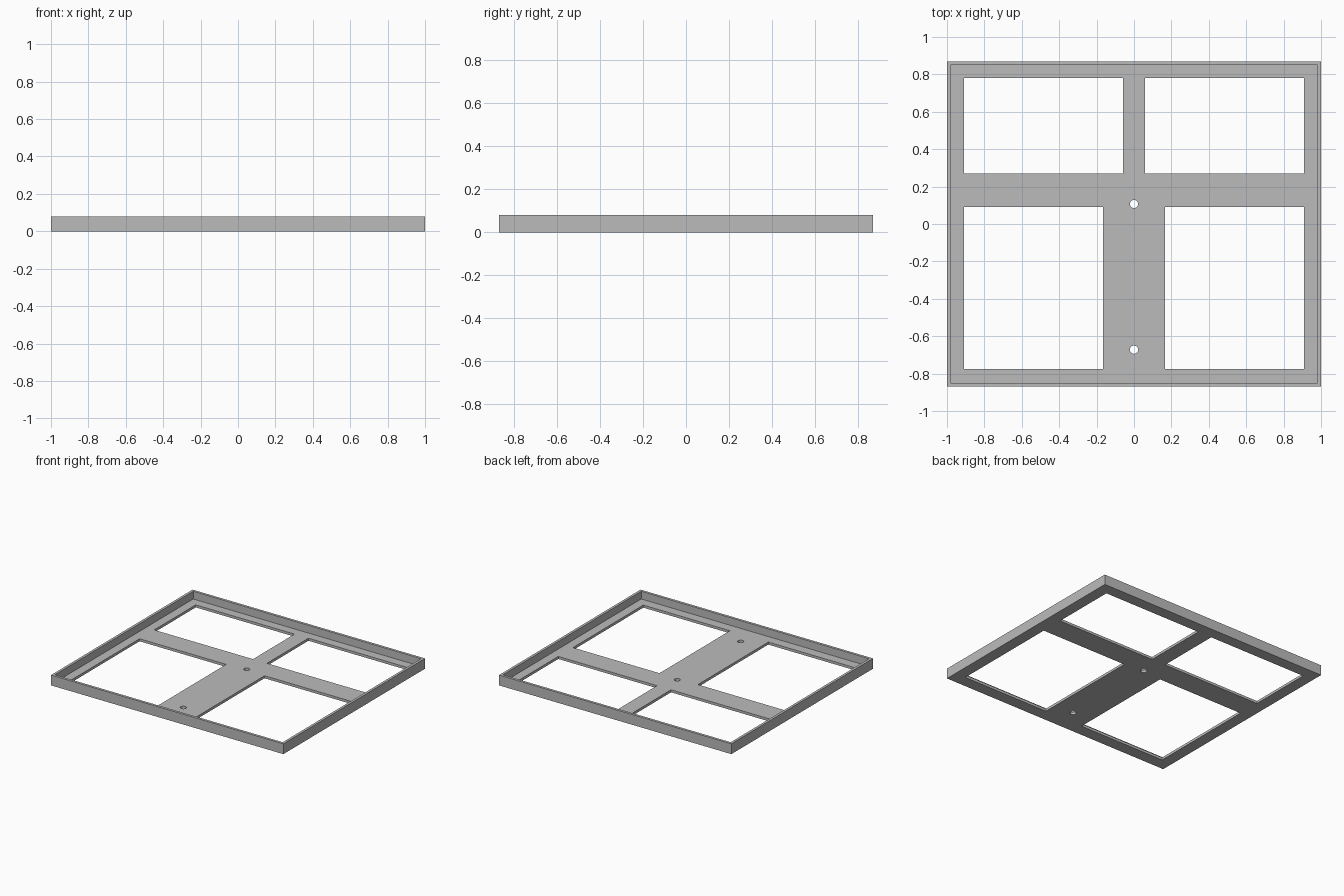
import bpy

old = bpy.data.objects.get("Cube")
if old:
    bpy.data.objects.remove(old, do_unlink=True)

HALF_X, HALF_Y, HEIGHT = 1.0, 0.87, 0.08
RIM, FLOOR = 0.02, 0.02

grey = bpy.data.materials.new("plain grey")
grey.use_nodes = True
grey.diffuse_color = (0.5, 0.5, 0.5, 1)
grey.node_tree.nodes["Principled BSDF"].inputs["Base Color"].default_value = (0.5, 0.5, 0.5, 1)


def box(name, x0, x1, y0, y1, z0, z1):
    bpy.ops.mesh.primitive_cube_add(size=1, location=((x0 + x1) / 2, (y0 + y1) / 2, (z0 + z1) / 2))
    ob = bpy.context.object
    ob.name = name
    ob.scale = (x1 - x0, y1 - y0, z1 - z0)
    bpy.ops.object.transform_apply(location=True, rotation=False, scale=True)
    return ob


def cut(target, cutter):
    mod = target.modifiers.new("cut", "BOOLEAN")
    mod.operation = "DIFFERENCE"
    mod.solver = "EXACT"
    mod.object = cutter
    bpy.context.view_layer.objects.active = target
    bpy.ops.object.modifier_apply(modifier=mod.name)
    bpy.data.objects.remove(cutter, do_unlink=True)


# Shallow tray with a thin raised rim
tray = box("tray_frame", -HALF_X, HALF_X, -HALF_Y, HALF_Y, 0, HEIGHT)
tray.data.materials.append(grey)
cut(tray, box("recess", RIM - HALF_X, HALF_X - RIM, RIM - HALF_Y, HALF_Y - RIM, FLOOR, HEIGHT * 2))

# Four windows: narrow bar between the back pair, wide bar between the front pair
for inner, y0, y1 in ((0.06, 0.27, 0.78), (0.165, -0.775, 0.09)):
    cut(tray, box("left_window", inner, 0.91, y0, y1, -HEIGHT, HEIGHT))
    cut(tray, box("right_window", -0.91, -inner, y0, y1, -HEIGHT, HEIGHT))

# Two screw holes along the centre bar
for y in (0.107, -0.672):
    bpy.ops.mesh.primitive_cylinder_add(vertices=32, radius=0.022, depth=0.2, location=(0, y, 0))
    cut(tray, bpy.context.object)

# Smooth hole walls, crisp edges elsewhere
bpy.ops.object.select_all(action="DESELECT")
tray.select_set(True)
bpy.context.view_layer.objects.active = tray
bpy.ops.object.shade_smooth_by_angle()
